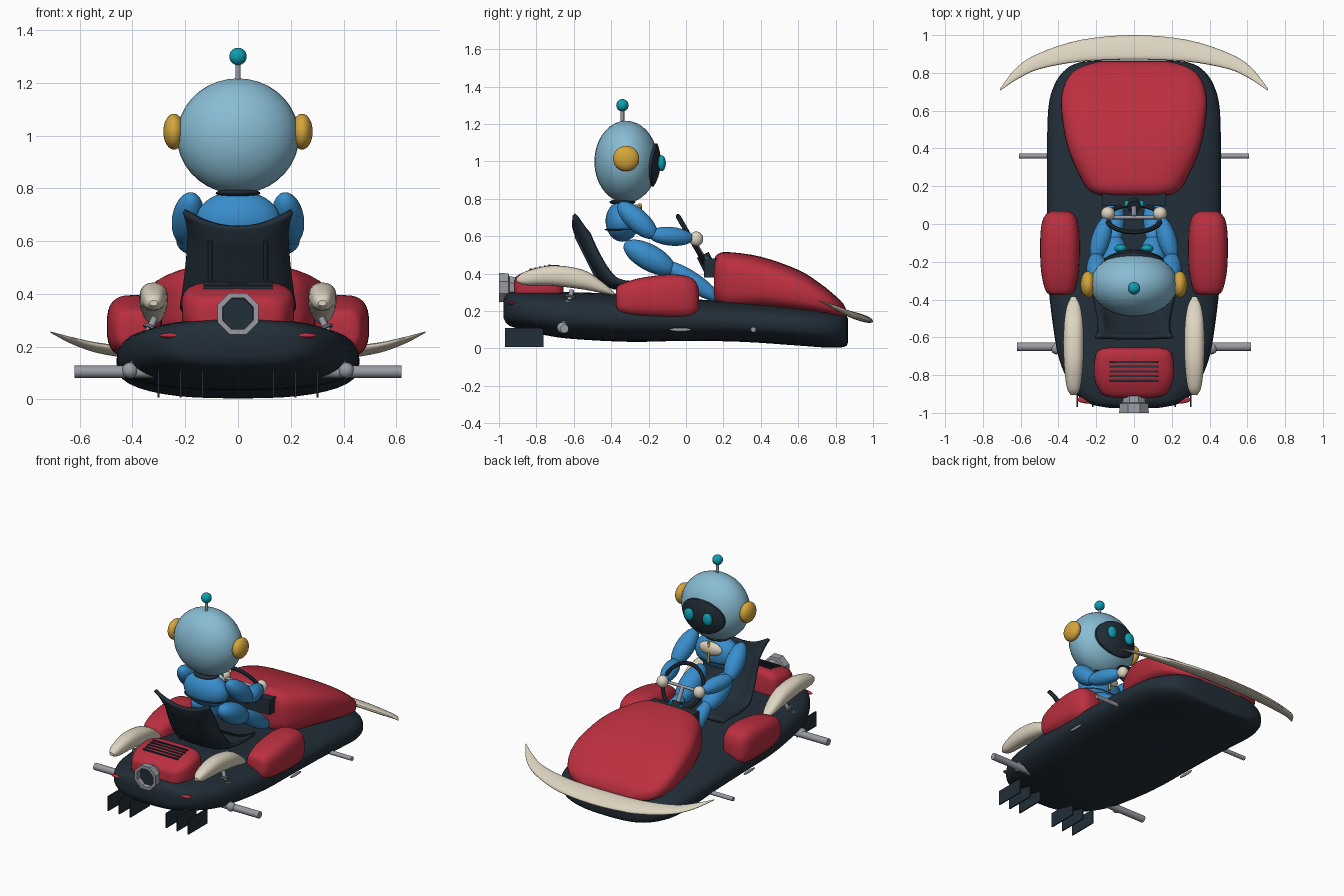
import bpy, bmesh, math
from mathutils import Vector, Matrix

old = bpy.data.objects.get("Cube")
if old:
    bpy.data.objects.remove(old, do_unlink=True)


def material(name, *srgb):
    linear = [((c / 255 + 0.055) / 1.055) ** 2.4 for c in srgb] + [1]
    m = bpy.data.materials.new(name)
    m.use_nodes = True
    m.diffuse_color = linear
    m.node_tree.nodes["Principled BSDF"].inputs["Base Color"].default_value = linear
    return m


navy = material("dark navy", 34, 46, 56)
red = material("red", 188, 47, 64)
cream = material("cream", 222, 213, 193)
steel = material("steel grey", 152, 155, 163)
blue = material("suit blue", 56, 142, 205)
sky = material("helmet light blue", 136, 188, 211)
gold = material("gold", 213, 165, 60)
cyan = material("cyan", 14, 158, 176)
made = []


def finish(name, bm, mat):
    bmesh.ops.recalc_face_normals(bm, faces=bm.faces)
    mesh = bpy.data.meshes.new(name)
    bm.to_mesh(mesh)
    bm.free()
    mesh.materials.append(mat)
    ob = bpy.data.objects.new(name, mesh)
    bpy.context.collection.objects.link(ob)
    made.append(ob)
    return ob


def place(loc, size, aim=None):
    turn = Vector(aim).to_track_quat('Z', 'Y').to_matrix().to_4x4() if aim else Matrix()
    return Matrix.Translation(loc) @ turn @ Matrix.Diagonal((*size, 1))


def ball(name, mat, loc, radii, aim=None):
    bm = bmesh.new()
    bmesh.ops.create_uvsphere(bm, u_segments=32, v_segments=18, radius=1,
                              matrix=place(loc, radii, aim))
    return finish(name, bm, mat)


def box(name, mat, loc, size):
    bm = bmesh.new()
    bmesh.ops.create_cube(bm, size=1, matrix=place(loc, size))
    return finish(name, bm, mat)


def limb(name, mat, a, b, r):
    a, b = Vector(a), Vector(b)
    return ball(name, mat, (a + b) / 2, (r, r, (b - a).length / 2), b - a)


def rod(name, mat, a, b, r):
    a, b = Vector(a), Vector(b)
    bm = bmesh.new()
    bmesh.ops.create_cone(bm, cap_ends=True, segments=16, radius1=1, radius2=1, depth=1,
                          matrix=place((a + b) / 2, (r, r, (b - a).length), b - a))
    return finish(name, bm, mat)


def ring(name, mat, loc, aim, major, minor):
    bpy.ops.mesh.primitive_torus_add(location=loc, major_radius=major, minor_radius=minor,
                                     major_segments=32, minor_segments=8,
                                     rotation=Vector(aim).to_track_quat('Z', 'Y').to_euler())
    ob = bpy.context.object
    ob.name = name
    ob.data.materials.append(mat)
    made.append(ob)


def smooth(rows, steps=4):
    """Catmull-Rom interpolation between stations."""
    rows = [Vector(r) for r in rows]
    out = []
    for i in range(len(rows) - 1):
        a, b, c, d = rows[max(i - 1, 0)], rows[i], rows[i + 1], rows[min(i + 2, len(rows) - 1)]
        for k in range(steps):
            t = k / steps
            out.append(b + (c - a) * (t / 2) + (a * 2 - b * 5 + c * 4 - d) * (t * t / 2)
                       + (b * 3 - a - c * 3 + d) * (t ** 3 / 2))
    return out + [rows[-1]]


def loft(name, mat, stations, frame, power=2.0, n=32, phase=0.0):
    """Skin superellipse sections; frame gives centre and two half axes."""
    bm = bmesh.new()
    rings = []
    for s in stations:
        c, u, v = (Vector(p) for p in frame(s))
        loop = []
        for k in range(n):
            a = math.tau * k / n + phase
            p, q = (math.copysign(abs(f) ** (2 / power), f) for f in (math.cos(a), math.sin(a)))
            loop.append(bm.verts.new(c + u * p + v * q))
        rings.append(loop)
    for a, b in zip(rings, rings[1:]):
        for k in range(n):
            bm.faces.new((a[k], a[k - 1], b[k - 1], b[k]))
    bm.faces.new(rings[0])
    bm.faces.new(rings[-1])
    return finish(name, bm, mat)


def shell(x=0):
    """Section from (y, half width, bottom, top)."""
    return lambda s: ((x, s[0], (s[2] + s[3]) / 2), (s[1], 0, 0), (0, 0, (s[3] - s[2]) / 2))


# Lower hull, bonnet, engine cover
loft("hull", navy, smooth([
    (-.975, .12, .16, .26), (-.95, .24, .125, .295), (-.88, .32, .1, .305), (-.75, .385, .07, .305),
    (-.6, .42, .05, .3), (-.3, .455, .035, .29), (0, .46, .04, .265), (.3, .46, .035, .25),
    (.6, .455, .015, .23), (.74, .42, .005, .215), (.82, .36, .005, .2), (.855, .29, .012, .18),
    (.865, .2, .03, .16)]), shell(), 2.7, 40)
loft("bonnet", red, smooth([
    (.15, .17, .27, .47), (.165, .22, .24, .5), (.22, .27, .2, .515), (.4, .35, .2, .49),
    (.6, .385, .18, .42), (.72, .375, .17, .345), (.8, .33, .16, .28), (.84, .26, .16, .24),
    (.86, .18, .165, .2)]), shell(), 3.3, 40)
loft("engine_cover", red, smooth([
    (-.92, .1, .28, .36), (-.9, .17, .25, .39), (-.82, .21, .25, .425), (-.72, .21, .25, .445),
    (-.67, .19, .25, .44), (-.655, .14, .26, .4)]), shell(), 4)
for i in range(5):
    box(f"vent_slot_{i}", navy, (0, -.83 + .025 * i, .423 + .0055 * i), (.26, .011, .009))

# Crescent bumper: x, rear edge, front edge, height, half thickness
loft("bumper", cream, smooth([
    (-.71, .705, .715, .255, .002), (-.62, .765, .83, .22, .01), (-.5, .82, .905, .19, .016),
    (-.28, .86, .975, .17, .02), (0, .87, 1, .165, .02), (.28, .86, .975, .17, .02),
    (.5, .82, .905, .19, .016), (.62, .765, .83, .22, .01), (.71, .705, .715, .255, .002)]),
    lambda s: ((s[0], (s[1] + s[2]) / 2, s[3]),
               (0, (s[2] - s[1]) / 2, (s[1] - s[2]) * .15), (0, 0, s[4])), 2.2, 20)

# Exhaust
loft("exhaust_pipe", steel, [(-.96, .06), (-1, .064), (-1, .085), (-.95, .082), (-.945, .066), (-.86, .05)],
     lambda s: ((0, s[0], .325), (s[1], 0, 0), (0, 0, s[1])), n=8, phase=math.pi / 8)
loft("exhaust_opening", navy, [(-.97, .061), (-.955, .061)],
     lambda s: ((0, s[0], .325), (s[1], 0, 0), (0, 0, s[1])), n=8, phase=math.pi / 8)

# Axles
rod("rear_axle", steel, (-.62, -.65, .105), (.62, -.65, .105), .023)
rod("front_axle", steel, (-.61, .36, .1), (.61, .36, .1), .014)

# Seat: a curved sheet with forward wings and a dipped top edge
seat_rows = smooth([(-.6, .715, .205), (-.58, .62, .185), (-.53, .5, .19), (-.46, .38, .205),
                    (-.38, .325, .215), (-.15, .31, .2)], 3)
bm = bmesh.new()
grid = []
for i, (y, z, w) in enumerate(seat_rows):
    row = []
    for k in range(13):
        u = k / 6 - 1
        dip = .06 * (1 - u * u) * max(0, 1 - i / 5)
        wing = .05 * u ** 4 * min(1, i / 4)
        row.append(bm.verts.new((u * w, y + wing, z - dip + wing * .6)))
    grid.append(row)
for a, b in zip(grid, grid[1:]):
    for k in range(12):
        bm.faces.new((a[k], a[k + 1], b[k + 1], b[k]))
seat = finish("seat", bm, navy)
thick = seat.modifiers.new("thickness", 'SOLIDIFY')
thick.thickness = .022
thick.offset = 0
for s in (-1, 1):
    rod(f"seat_rib_{s}", navy, (s * .105, -.59, .6), (s * .105, -.47, .36), .008)

# Steering and dash
tilt = (0, .87, .5)
ring("steering_rim", navy, (0, .03, .58), tilt, .145, .013)
rod("steering_spokes", steel, (-.14, .035, .58), (.14, .035, .58), .01)
rod("steering_stem", steel, (0, .035, .58), (0, .1, .47), .014)
rod("steering_column", navy, (0, .14, .4), (0, .09, .5), .035)
box("dash", navy, (0, .135, .43), (.34, .08, .1))
box("dash_screen", cyan, (0, .11, .484), (.1, .03, .009))

# Driver body
ball("torso", blue, (0, -.34, .68), (.16, .09, .11))
ball("belt", navy, (0, -.345, .635), (.152, .09, .01))
ball("neck_ring", navy, (0, -.34, .782), (.085, .07, .016))
ball("chest_patch", cream, (0, -.265, .725), (.085, .03, .045))
rod("zip", gold, (0, -.245, .775), (0, -.24, .64), .008)

# Driver head
ball("helmet", sky, (0, -.32, .998), (.232, .17, .219))
visor = ball("visor", navy, (0, 0, .98), (.16, 1, .115))
for v in visor.data.vertices:
    x, y, z = v.co
    bulge = .185 * math.sqrt(1 - (x / .235) ** 2 - ((z - 1) / .222) ** 2)
    v.co.y = -.32 + bulge - (.03 if y < 0 else 0)
rod("antenna", steel, (0, -.34, 1.19), (0, -.34, 1.28), .01)
ball("antenna_tip", cyan, (0, -.34, 1.3), (.033, .033, .033))

# Everything that comes in left and right pairs
for s, side in ((1, "left"), (-1, "right")):
    loft(side + "_side_pod", red, smooth([
        (-.375, .04, .23, .31), (-.355, .075, .19, .34), (-.25, .1, .168, .375), (-.1, .105, .16, .395),
        (0, .097, .16, .388), (.05, .075, .175, .36), (.07, .04, .2, .31)]), shell(s * .392), 3)
    loft(side + "_rear_fender", cream, smooth([
        (-.905, .015, .355, .375), (-.86, .037, .338, .41), (-.72, .052, .335, .443),
        (-.55, .052, .315, .42), (-.44, .037, .293, .35), (-.385, .012, .285, .3)]),
        shell(s * .32), 2.4, 24)
    for i in range(3):
        box(f"{side}_diffuser_fin_{i}", navy, (s * (.135 + .083 * i), -.865, .058), (.008, .205, .1))
    ball(side + "_tail_light", red, (s * .245, -.93, .242), (.055, .02, .01))

    # Rear damper with coils
    low, high = Vector((s * .41, -.66, .11)), Vector((s * .315, -.61, .31))
    rod(side + "_damper", steel, low, high, .013)
    for i in range(4):
        ring(f"{side}_coil_{i}", steel, low.lerp(high, .3 + .17 * i), high - low, .022, .007)
    ball(side + "_damper_joint", steel, low, (.03, .03, .03))
    ball(side + "_side_step", steel, (s * .455, -.03, .1), (.008, .06, .01))

    # Arms, hands and legs
    limb(side + "_upper_arm", blue, (s * .175, -.36, .775), (s * .205, -.16, .595), .06)
    limb(side + "_forearm", blue, (s * .21, -.2, .61), (s * .14, .04, .588), .05)
    ball(side + "_hand", cream, (s * .138, .055, .585), (.037, .037, .04))
    limb(side + "_thigh", blue, (s * .1, -.33, .56), (s * .1, -.06, .41), .07)
    limb(side + "_shin", blue, (s * .1, -.12, .46), (s * .1, .18, .26), .05)

    # Ears and eyes
    ball(side + "_ear", gold, (s * .243, -.32, 1.015), (.04, .07, .068))
    ball(side + "_eye", cyan, (s * .07, -.13, .99), (.034, .022, .042))

bpy.ops.object.select_all(action='DESELECT')
for ob in made:
    ob.select_set(True)
bpy.context.view_layer.objects.active = made[0]
bpy.ops.object.shade_smooth_by_angle(angle=math.radians(40))
